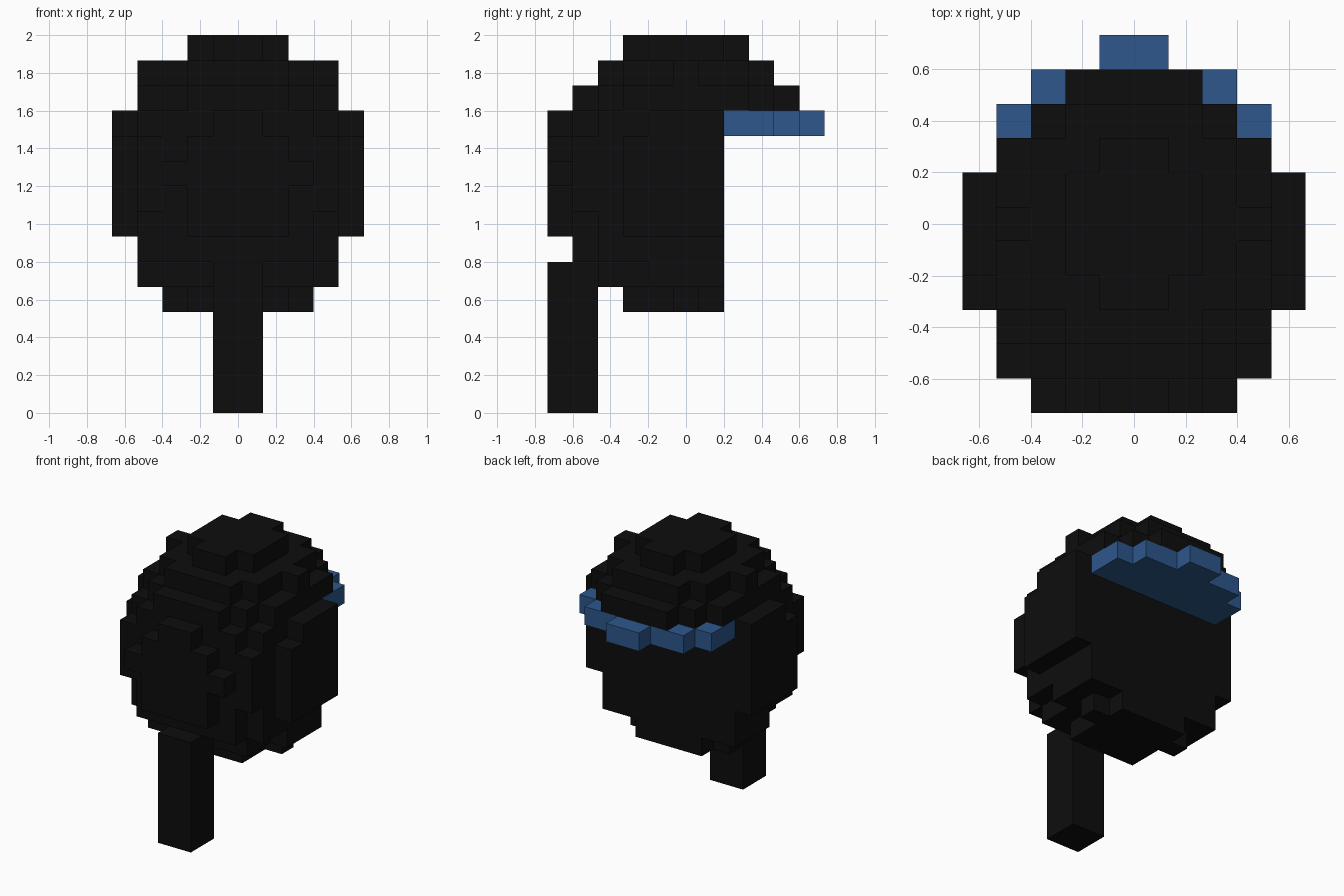
import bpy
import bmesh

U = 2 / 15            # edge of one building block
Y0 = -5.5 * U         # rear edge of the grid

cube = bpy.data.objects.get("Cube")
if cube:
    bpy.data.objects.remove(cube, do_unlink=True)


def make_material(name, rgb):
    mat = bpy.data.materials.new(name)
    mat.use_nodes = True
    color = (*rgb, 1)
    mat.diffuse_color = color
    bsdf = mat.node_tree.nodes["Principled BSDF"]
    bsdf.inputs["Base Color"].default_value = color
    bsdf.inputs["Roughness"].default_value = 0.8
    return mat


black = make_material("black", (0.004, 0.004, 0.004))
blue = make_material("blue", (0.026, 0.095, 0.26))


def add_slab(bm, level, height, start, widths):
    """Extrude a mirrored stepped outline, given by half-widths per row."""
    side = []
    for row, w in enumerate(widths, start):
        for y in (row, row + 1):
            point = (w, y)
            # straight runs keep only their end points
            if len(side) > 1 and side[-1][0] == side[-2][0] == w:
                side[-1] = point
            elif not side or side[-1] != point:
                side.append(point)
    outline = side + [(-x, y) for x, y in reversed(side)]
    verts = [bm.verts.new((x * U, Y0 + y * U, level * U)) for x, y in outline]
    base = bm.faces.new(verts)
    top = bmesh.ops.extrude_face_region(bm, geom=[base])["geom"]
    moved = [v for v in top if isinstance(v, bmesh.types.BMVert)]
    bmesh.ops.translate(bm, verts=moved, vec=(0, 0, height * U))


def make_part(name, mat, slabs):
    bm = bmesh.new()
    for slab in slabs:
        add_slab(bm, *slab)
    bmesh.ops.recalc_face_normals(bm, faces=bm.faces)
    mesh = bpy.data.meshes.new(name)
    bm.to_mesh(mesh)
    bm.free()
    mesh.materials.append(mat)
    obj = bpy.data.objects.new(name, mesh)
    bpy.context.collection.objects.link(obj)


# Rounded head with a flat face: level, height, first row, half-widths
make_part("head", black, [
    (4, 1, 3, [2, 2, 3, 2]),
    (5, 1, 2, [3, 3, 4, 4, 4]),
    (6, 1, 1, [3, 4, 4, 4, 4, 4]),
    (7, 1, 0, [2, 3, 4, 5, 5, 5, 5]),
    (8, 1, 0, [2, 4, 4, 5, 5, 5, 5]),
    (9, 1, 0, [3, 4, 4, 5, 5, 5, 5]),
    (10, 1, 0, [2, 4, 4, 5, 5, 5, 5]),
    (11, 1, 0, [1, 3, 4, 4, 5, 5, 5]),
])

# Domed crown
make_part("crown", black, [
    (12, 1, 1, [2, 3, 4, 4, 4, 4, 4, 3, 2]),
    (13, 1, 2, [2, 3, 3, 4, 3, 3, 2]),
    (14, 1, 3, [1, 2, 2, 2, 1]),
])

# Stepped brim
make_part("brim", blue, [(11, 1, 7, [4, 4, 3, 1])])

# Long square tail hanging to the ground
make_part("tail", black, [(0, 6, 0, [1, 1])])
